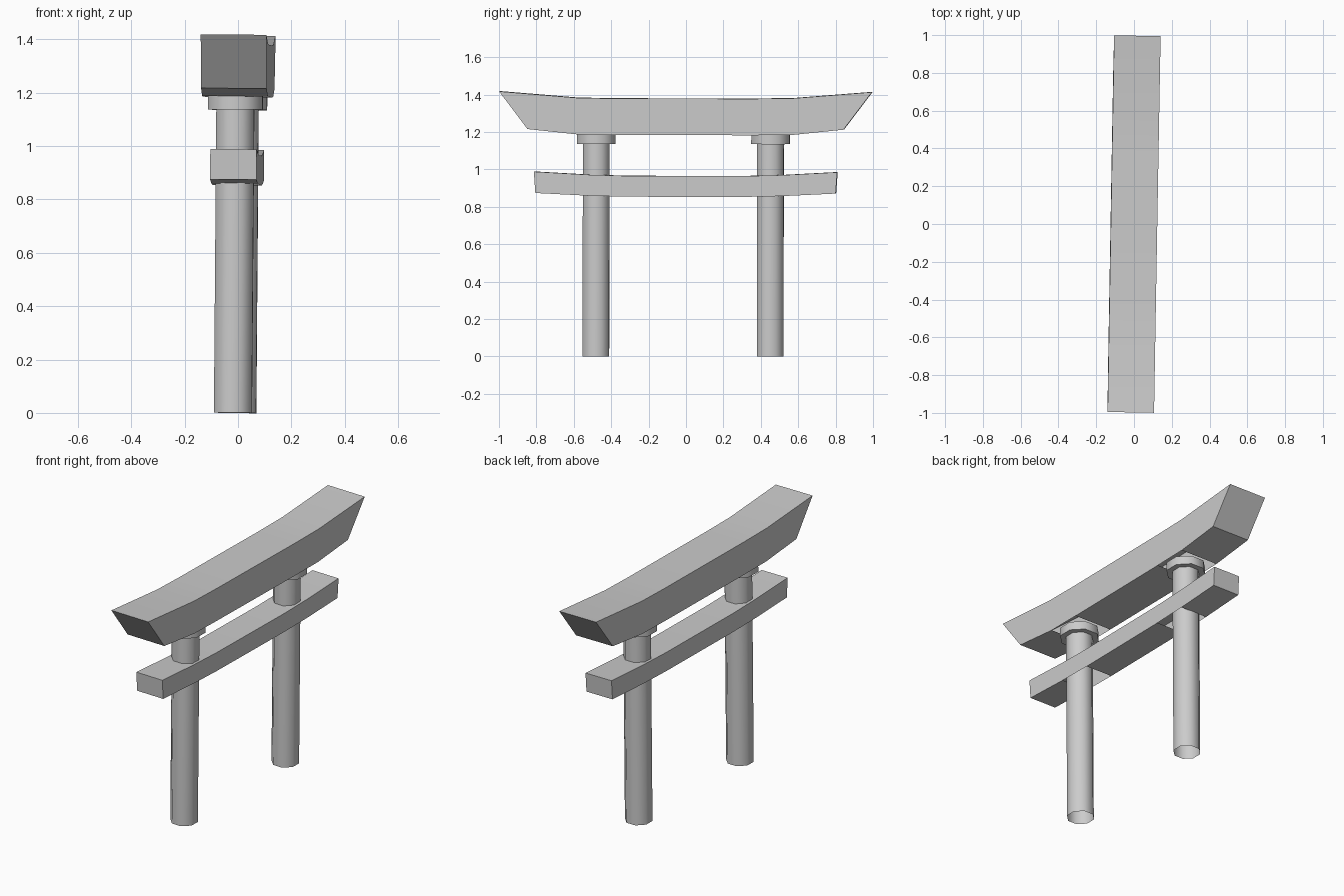
import bpy, bmesh
from math import pi, cos, sin, radians
from mathutils import Matrix, Euler

if "Cube" in bpy.data.objects:
    bpy.data.objects.remove(bpy.data.objects["Cube"])

# The whole gate stands very slightly turned and leaning
TILT = (Matrix.Translation((-0.0105, -0.003, 0))
        @ Euler((-0.002, 0.0078, -radians(1))).to_matrix().to_4x4())


def finish(name, bm, angle):
    bmesh.ops.recalc_face_normals(bm, faces=bm.faces)
    bm.transform(TILT)
    mesh = bpy.data.meshes.new(name)
    bm.to_mesh(mesh)
    bm.free()
    obj = bpy.data.objects.new(name, mesh)
    bpy.context.collection.objects.link(obj)
    bpy.ops.object.select_all(action='DESELECT')
    obj.select_set(True)
    bpy.context.view_layer.objects.active = obj
    bpy.ops.object.shade_smooth_by_angle(angle=radians(angle))
    return obj


def beam(name, half_width, half_profile):
    """Box beam along y; half_profile rows: bottom y, bottom z, top y, top z.
    The underside is open where each pillar enters (second to third row)."""
    rows = [(-a, b, -c, d) for a, b, c, d in half_profile] + half_profile[::-1]
    w = half_width
    bm = bmesh.new()
    rings = [[bm.verts.new(p) for p in ((-w, yb, zb), (w, yb, zb), (w, yt, zt), (-w, yt, zt))]
             for yb, zb, yt, zt in rows]
    last = len(rings) - 2
    for s, (a, b) in enumerate(zip(rings, rings[1:])):
        for i in range(4):
            if i == 0 and s in (1, last - 1):
                continue
            j = (i + 1) % 4
            bm.faces.new((a[i], a[j], b[j], b[i]))
    bm.faces.new(rings[0])
    bm.faces.new(rings[-1])
    return finish(name, bm, 30)


def octagon(name, y, width, z0, z1, closed):
    """Eight-sided upright column with flats facing the axes."""
    r = width / 2 / cos(pi / 8)
    bm = bmesh.new()
    low, high = [[bm.verts.new((r * cos(a), y + r * sin(a), z))
                  for a in [pi / 8 + k * pi / 4 for k in range(8)]] for z in (z0, z1)]
    for i in range(8):
        j = (i + 1) % 8
        bm.faces.new((low[i], low[j], high[j], high[i]))
    if closed:
        bm.faces.new(low)
    return finish(name, bm, 50)


# Curved top beam with slanted ends, and the lower tie beam
beam("top_beam", 0.123, [(0.845, 1.215, 0.997, 1.416),
                         (0.57, 1.186, 0.575, 1.382),
                         (0.36, 1.184, 0.36, 1.379)])
beam("tie_beam", 0.087, [(0.803, 0.873, 0.811, 0.987),
                         (0.52, 0.859, 0.52, 0.971),
                         (0.31, 0.854, 0.31, 0.965)])

# Pillars (open at the foot) with collars under the top beam
for side, y in (("front", -0.479), ("back", 0.453)):
    octagon(side + "_pillar", y, 0.142, 0.0, 1.185, False)
    octagon(side + "_collar", y, 0.205, 1.136, 1.186, True)
